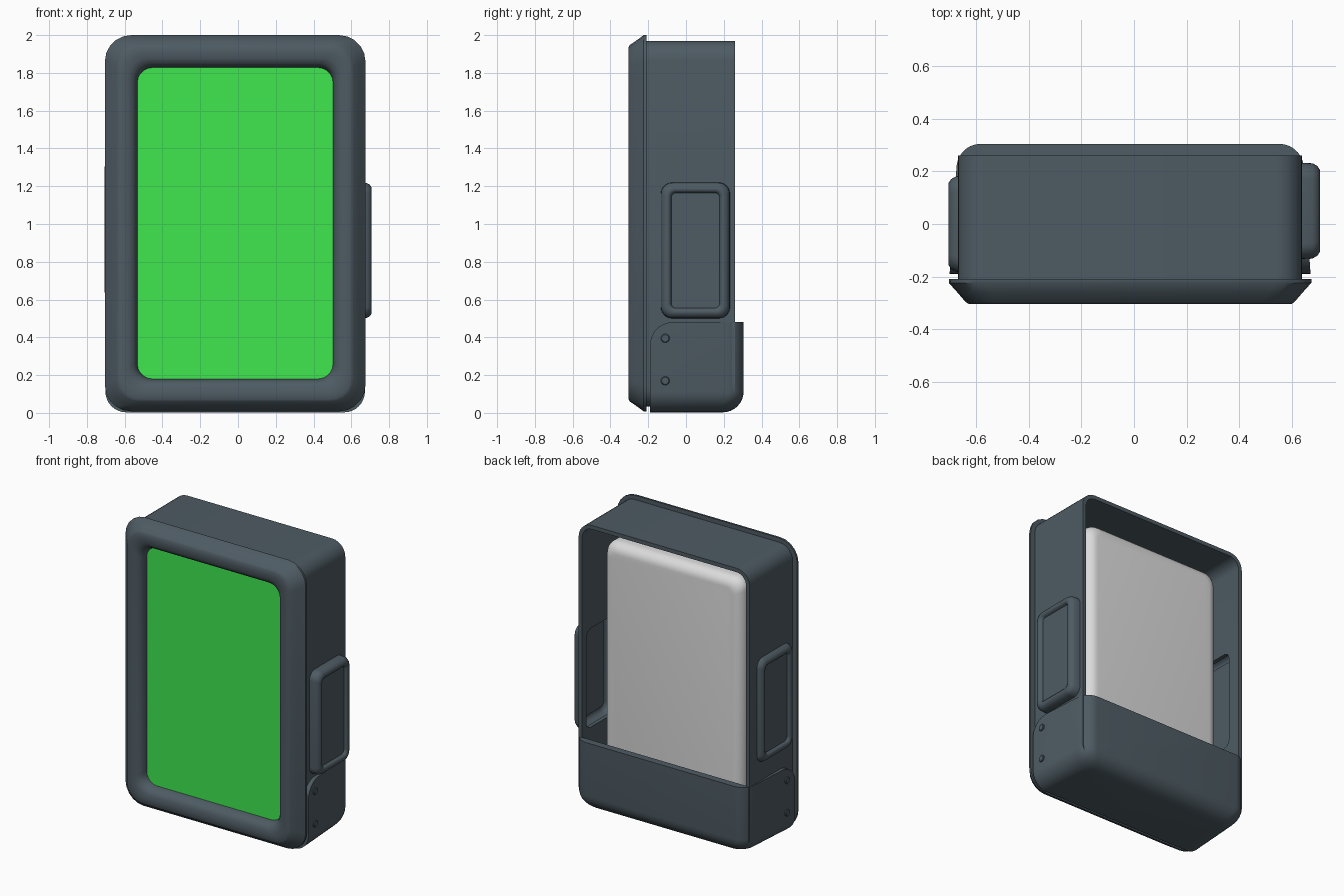
import bpy, bmesh, math

if "Cube" in bpy.data.objects:
    bpy.data.objects.remove(bpy.data.objects["Cube"])

CX, CZ = -0.015, 1.004   # centre of the bezel


def material(name, rgb):
    m = bpy.data.materials.new(name)
    m.diffuse_color = (*rgb, 1)
    m.use_nodes = True
    m.node_tree.nodes["Principled BSDF"].inputs["Base Color"].default_value = m.diffuse_color
    return m


SLATE = material("slate grey", (0.076, 0.105, 0.125))
GREEN = material("screen green", (0.05, 0.80, 0.08))
PALE = material("pale grey", (0.71, 0.71, 0.71))


def rounded(corners, n=7):
    """2D outline from (a, b, radius) corners."""
    out = []
    for i, (a, b, r) in enumerate(corners):
        if r <= 0:
            out.append((a, b))
            continue
        pa, pb, _ = corners[i - 1]
        na, nb, _ = corners[(i + 1) % len(corners)]
        lp, ln = math.hypot(pa - a, pb - b), math.hypot(na - a, nb - b)
        for k in range(n + 1):
            t = math.pi / 2 * k / n
            u, v = r * (1 - math.sin(t)) / lp, r * (1 - math.cos(t)) / ln
            out.append((a + (pa - a) * u + (na - a) * v, b + (pb - b) * u + (nb - b) * v))
    return out


def rect(a0, a1, b0, b1, r, n=7):
    return rounded([(a0, b0, r), (a1, b0, r), (a1, b1, r), (a0, b1, r)], n)


AXES = {"x": lambda a, b, h: (h, a, b), "y": lambda a, b, h: (a, h, b), "z": lambda a, b, h: (a, b, h)}


def loft(name, rings, axis, mat, loop=False, caps=(True, True), smooth=35):
    """Skin a list of (outline, height) rings along an axis."""
    bm = bmesh.new()
    vs = [[bm.verts.new(AXES[axis](a, b, h)) for a, b in pts] for pts, h in rings]
    for p, q in zip(vs, vs[1:] + vs[:1] if loop else vs[1:]):
        for i in range(len(p)):
            j = (i + 1) % len(p)
            bm.faces.new((p[i], p[j], q[j], q[i]))
    if not loop:
        if caps[0]:
            bm.faces.new(vs[0])
        if caps[1]:
            bm.faces.new(vs[-1])
    bmesh.ops.recalc_face_normals(bm, faces=bm.faces)
    me = bpy.data.meshes.new(name)
    bm.to_mesh(me)
    bm.free()
    me.materials.append(mat)
    ob = bpy.data.objects.new(name, me)
    bpy.context.collection.objects.link(ob)
    shade(ob, smooth)
    return ob


def activate(ob):
    bpy.ops.object.select_all(action='DESELECT')
    ob.select_set(True)
    bpy.context.view_layer.objects.active = ob


def shade(ob, angle=35):
    activate(ob)
    bpy.ops.object.shade_smooth_by_angle(angle=math.radians(angle))


def boolean(ob, cutter, op):
    activate(ob)
    m = ob.modifiers.new("cut", 'BOOLEAN')
    m.object, m.operation, m.solver = cutter, op, 'EXACT'
    bpy.ops.object.modifier_apply(modifier=m.name)
    bpy.data.objects.remove(cutter)


# Front bezel: closed cross-section swept round a rounded rectangle
def bezel_ring(i, j):
    return rect(CX - 0.69 + i, CX + 0.69 - i, CZ - 0.996 + j, CZ + 0.996 - j, max(0.14 - 0.35 * i, 0.08), 5)


section = [(0, 0, -0.21), (0, 0, -0.224), (0.034, 0.028, -0.262), (0.064, 0.052, -0.297),
           (0.075, 0.064, -0.304), (0.1, 0.095, -0.305), (0.125, 0.125, -0.302),
           (0.15, 0.15, -0.29), (0.165, 0.163, -0.27), (0.172, 0.172, -0.24), (0.172, 0.172, -0.21)]
loft("front_bezel", [(bezel_ring(i, j), y) for i, j, y in section], "y", SLATE, loop=True, smooth=40)

# Open-backed case
outer = rect(-0.67, 0.64, 0.035, 1.97, 0.1)
inner = rect(-0.643, 0.613, 0.062, 1.943, 0.075)
case = loft("case_shell", [(outer, -0.215), (outer, 0.26), (inner, 0.26), (inner, -0.215)],
            "y", SLATE, loop=True)

# Side pads with recessed faces, and the openings behind them
for name, wall, s, d, yc, zc in (("right_side_pad", 0.64, 1, 0.068, 0.05, 0.86),
                                 ("left_side_pad", -0.67, -1, 0.036, 0.0, 0.97)):
    def pad(i):
        return rect(yc - 0.183 + i, yc + 0.183 - i, zc - 0.36 + i, zc + 0.36 - i, max(0.06 - i * 0.6, 0.02))
    boolean(case, loft("opening_cutter", [(pad(0.018), wall - 0.06), (pad(0.018), wall + 0.06)], "x", SLATE),
            'DIFFERENCE')
    prof = [(0, -0.004), (0.002, d - 0.028), (0.012, d - 0.01), (0.027, d),
            (0.04, d), (0.05, d - 0.006), (0.055, d - 0.022)]
    loft(name, [(pad(i), wall + s * h) for i, h in prof], "x", SLATE, caps=(False, True), smooth=50)
shade(case)


# Lower cradle: plan outlines stacked with a rounded underside, trimmed and hollowed
def plan(i):
    return rounded([(CX - 0.687 + i, -0.19, 0), (CX + 0.687 - i, -0.19, 0),
                    (CX + 0.655 - i, 0.305 - i, 0.085), (CX - 0.655 + i, 0.305 - i, 0.085)])


R = 0.11
cradle = loft("lower_cradle", [(plan(R * (1 - math.sin(t))), 0.003 + R * (1 - math.cos(t)))
                               for t in (math.pi / 2 * k / 8 for k in range(9))] + [(plan(0), 0.48)],
              "z", SLATE)
trim = rounded([(-0.19, -0.1, 0), (0.5, -0.1, 0), (0.5, 0.48, 0), (-0.19, 0.48, 0.12)], 10)
boolean(cradle, loft("trim_cutter", [(trim, -0.8), (trim, 0.8)], "x", SLATE), 'INTERSECT')
hollow = rect(-0.656, 0.626, 0.048, 0.9, 0.09)
boolean(cradle, loft("hollow_cutter", [(hollow, -0.5), (hollow, 0.255)], "y", SLATE), 'DIFFERENCE')
shade(cradle)

# Cradle screws
for side, s in (("left", -1), ("right", 1)):
    for level, z in (("upper", 0.395), ("lower", 0.17)):
        def disc(r):
            return [(-0.11 + r * math.cos(k * math.pi / 8), z + r * math.sin(k * math.pi / 8)) for k in range(16)]
        loft(f"{side}_{level}_screw", [(disc(0.023), CX + s * 0.665), (disc(0.023), CX + s * 0.686),
                                       (disc(0.019), CX + s * 0.69)], "x", SLATE)


# Display block with a softly rounded back
def block(i):
    return rect(-0.545 + i, 0.515 - i, 0.168 + i, 1.84 - i, 0.085 - 0.5 * i)


R = 0.07
back = [(block(R * (1 - math.cos(t))), 0.175 - R + R * math.sin(t))
        for t in (math.pi / 2 * k / 7 for k in range(8))]
loft("display_block", [(block(0), -0.228)] + back, "y", PALE, smooth=50)

# Green screen plate
screen = rect(-0.538, 0.508, 0.176, 1.832, 0.08)
loft("screen", [(screen, -0.237), (screen, -0.2285)], "y", GREEN)
